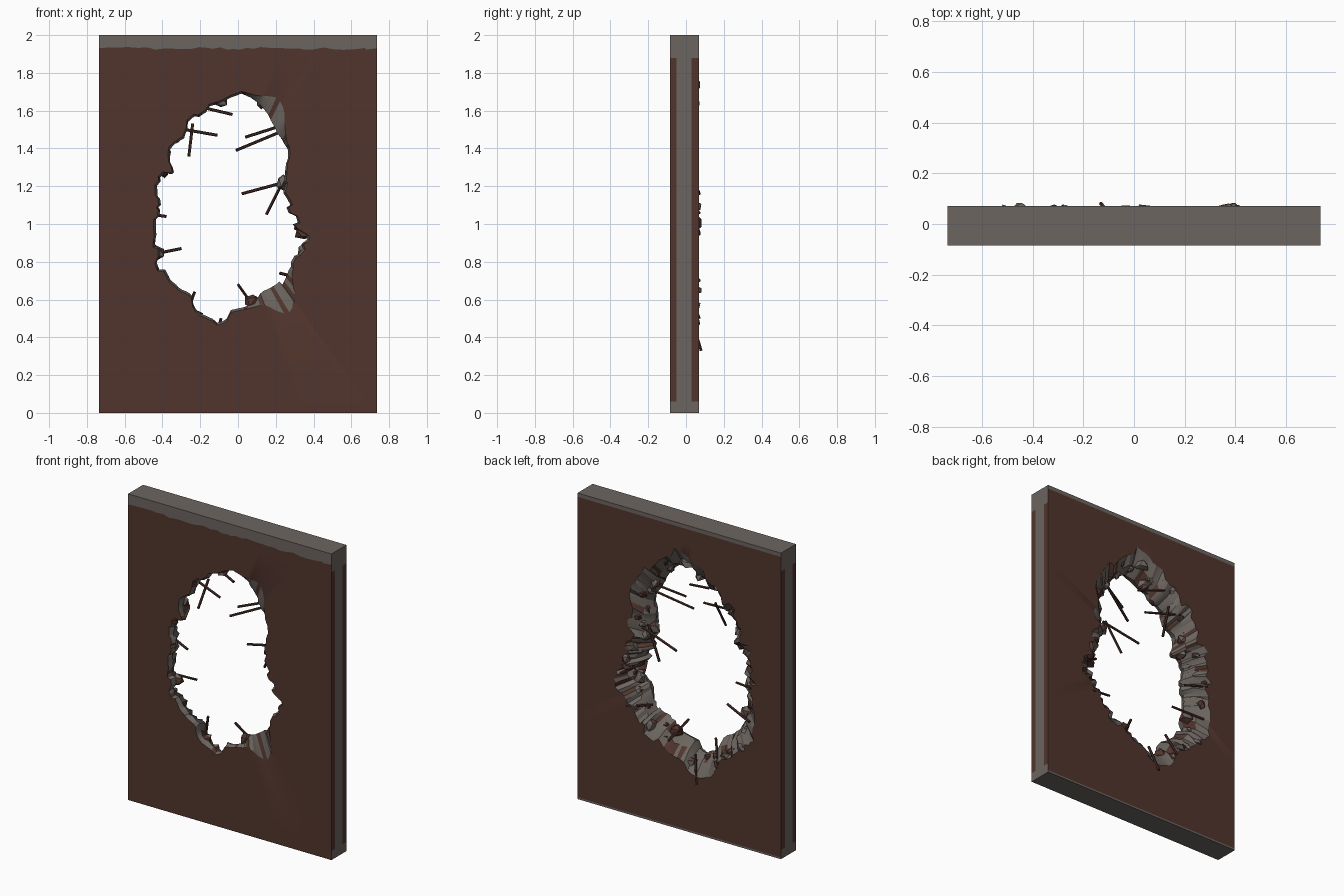
import bpy, bmesh, math, random
from mathutils import Vector

random.seed(4)
if "Cube" in bpy.data.objects:
    bpy.data.objects.remove(bpy.data.objects["Cube"])


def material(name, rgb):
    m = bpy.data.materials.new(name)
    m.use_nodes = True
    m.diffuse_color = (*rgb, 1)
    m.node_tree.nodes["Principled BSDF"].inputs["Base Color"].default_value = (*rgb, 1)
    return m


CONCRETE = material("bare concrete", (0.15, 0.13, 0.115))
PAINT = material("red brown paint", (0.085, 0.036, 0.027))
RUST = material("rusty steel", (0.065, 0.03, 0.023))

HALF, TOP, FRONT, BACK = 0.735, 2.0, -0.085, 0.07
CX, CZ = -0.06, 1.08

# Broken opening, as x and z around its rim
RIM = [(.02, 1.68), (.12, 1.61), (.19, 1.5), (.26, 1.41), (.26, 1.29), (.23, 1.16),
       (.28, 1.07), (.31, .98), (.39, .93), (.31, .86), (.26, .77), (.22, .68),
       (.12, .63), (.07, .56), (-.04, .53), (-.1, .49), (-.21, .54), (-.25, .62),
       (-.37, .7), (-.42, .8), (-.42, .95), (-.42, 1.08), (-.43, 1.2),
       (-.35, 1.28), (-.36, 1.38), (-.29, 1.45), (-.26, 1.53), (-.15, 1.61), (-.08, 1.63)]
polar = sorted((math.atan2(z - CZ, x - CX), math.hypot(x - CX, z - CZ)) for x, z in RIM)
polar = [(polar[-1][0] - math.tau, polar[-1][1])] + polar + [(polar[0][0] + math.tau, polar[0][1])]


def rim_radius(a):
    for (a0, r0), (a1, r1) in zip(polar, polar[1:]):
        if a0 <= a <= a1:
            return r0 + (r1 - r0) * (a - a0) / (a1 - a0)


def rect_radius(a):
    c, s = math.cos(a), math.sin(a)
    rx = ((HALF if c > 0 else -HALF) - CX) / c
    rz = ((TOP if s > 0 else 0) - CZ) / s
    return min(rx, rz)


def spall(a):
    # two places where the front paint has flaked away
    upper = 0.10 * math.exp(-((a - 1.1) / 0.16) ** 2)
    lower = 0.15 * math.exp(-((a + 1.03) / 0.16) ** 2)
    return 0.012 + upper + lower


def point(a, r, y):
    return Vector((CX + r * math.cos(a), y, CZ + r * math.sin(a)))


def finish(name, bm, mats, angle=35):
    bmesh.ops.recalc_face_normals(bm, faces=bm.faces)
    mesh = bpy.data.meshes.new(name)
    bm.to_mesh(mesh)
    bm.free()
    for m in mats:
        mesh.materials.append(m)
    ob = bpy.data.objects.new(name, mesh)
    bpy.context.collection.objects.link(ob)
    bpy.ops.object.select_all(action='DESELECT')
    ob.select_set(True)
    bpy.context.view_layer.objects.active = ob
    bpy.ops.object.shade_smooth_by_angle(angle=math.radians(angle))
    return ob


# Wall slab: closed loops running from the outer edge through the opening and back
COUNT = 150
angles = [-math.pi + math.tau * (i + 0.5) / COUNT for i in range(COUNT)]
angles += [math.atan2(z - CZ, x - CX) for x in (-HALF, HALF) for z in (0, TOP)]
angles.sort()
bm = bmesh.new()
loops = [[] for _ in range(8)]
jag = wide = 0
for i, a in enumerate(angles):
    if i % 3 == 0:
        jag = random.uniform(-0.018, 0.018)
    if i % 4 == 0:
        wide = random.uniform(-0.03, 0.03)
    r, edge = rim_radius(a) + jag, rect_radius(a)
    rings = [(edge, FRONT), (r + spall(a), FRONT),
             (r, random.uniform(-0.06, -0.04)),
             (r + 0.04 + wide / 2, random.uniform(0, 0.04)),
             (r + 0.11 + wide, BACK),
             (edge, BACK), (edge, 0.03), (edge, -0.05)]
    for loop, (radius, y) in zip(loops, rings):
        loop.append(bm.verts.new(point(a, radius, y)))
n = len(angles)
for k in range(8):
    near, far = loops[k], loops[(k + 1) % 8]
    for i in range(n):
        j = (i + 1) % n
        f = bm.faces.new((near[i], near[j], far[j], far[i]))
        broken = 1 <= k <= 3
        f.material_index = int(random.random() < 0.13) if broken else 2

# Cut the shell where the paint ends near the top and bottom
for z in (0.012, 0.06, 1.88, 1.93, 1.975):
    shell = [f for f in bm.faces if f.material_index == 2]
    geom = shell + list({e for f in shell for e in f.edges}) + list({v for f in shell for v in f.verts})
    bmesh.ops.bisect_plane(bm, geom=geom, plane_co=(0, 0, z), plane_no=(0, 0, 1))
bm.normal_update()
bmesh.ops.recalc_face_normals(bm, faces=bm.faces)
for f in bm.faces:
    if f.material_index == 2:
        c, d = f.calc_center_median(), f.normal
        if d.y < -0.5:
            painted = c.z < 1.93
        elif d.y > 0.5:
            painted = 0.012 < c.z < 1.975
        else:
            painted = abs(d.x) > 0.5 and 0.06 < c.z < 1.88 and not -0.05 < c.y < 0.03
        f.material_index = int(painted)
# ragged paint line along the top of the front
for v in bm.verts:
    if abs(v.co.z - 1.93) < 0.001 and v.co.y < FRONT + 0.001 and abs(v.co.x) < HALF - 0.01:
        v.co.z += random.uniform(-0.008, 0.008)
finish("wall_slab", bm, [CONCRETE, PAINT], 25)


# Rubble lumps clinging to the rim
def lump(bm, centre, size):
    made = bmesh.ops.create_icosphere(bm, subdivisions=1, radius=size)["verts"]
    stretch = Vector([random.uniform(0.7, 1.2) for _ in range(3)])
    for v in made:
        v.co = v.co * stretch * random.uniform(0.75, 1.2) + centre
        v.co.y = max(FRONT + 0.004, min(0.082, v.co.y))
    colour = int(random.random() < 0.45)
    for f in {f for v in made for f in v.link_faces}:
        f.material_index = colour if random.random() < 0.8 else 1 - colour


bm = bmesh.new()
for i in range(64):
    a = -math.pi + math.tau * (i + random.random()) / 64
    depth = random.random()
    lump(bm, point(a, rim_radius(a) + 0.02 + 0.08 * depth, -0.03 + 0.085 * depth),
         random.uniform(0.02, 0.042))
for x, z in ((.24, 1.22), (.08, .59), (.35, .95), (-.43, .85), (-.09, 1.65)):
    lump(bm, Vector((x, -0.02, z)), 0.045)
finish("rim_rubble", bm, [CONCRETE, PAINT], 30)


# Bent reinforcing rods: root and tip as x, y, z
def rod(name, root, tip):
    root, tip = Vector(root), Vector(tip)
    axis = tip - root
    bm = bmesh.new()
    bmesh.ops.create_cone(bm, cap_ends=True, segments=6, radius1=0.008, radius2=0.008,
                          depth=axis.length)
    turn = axis.to_track_quat('Z', 'Y')
    for v in bm.verts:
        v.co = turn @ v.co + (root + tip) / 2
    finish(name, bm, [RUST], 40)


RODS = [((-.34, .03, 1.51), (-.11, -.03, 1.47)), ((-.24, .04, 1.53), (-.26, -.04, 1.36)),
        ((-.2, .05, 1.62), (-.03, 0, 1.58)), ((.26, .02, 1.53), (.04, -.06, 1.46)),
        ((.23, .03, 1.49), (-.01, -.07, 1.39)), ((.28, .04, 1.23), (.02, .07, 1.16)),
        ((.25, .03, 1.25), (.15, .06, 1.05)), ((-.5, .06, .83), (-.3, 0, .87)),
        ((.1, .04, .54), (0, -.03, .68)), ((-.28, .07, .5), (-.23, .02, .64)),
        ((.43, .06, .9), (.3, 0, .98)), ((-.52, .07, 1.06), (-.38, .02, 1.04)),
        ((-.13, .08, .33), (-.09, .03, .5)), ((.38, .07, .7), (.22, .03, .74))]
for i, (root, tip) in enumerate(RODS):
    rod(f"steel_rod_{i + 1}", root, tip)
